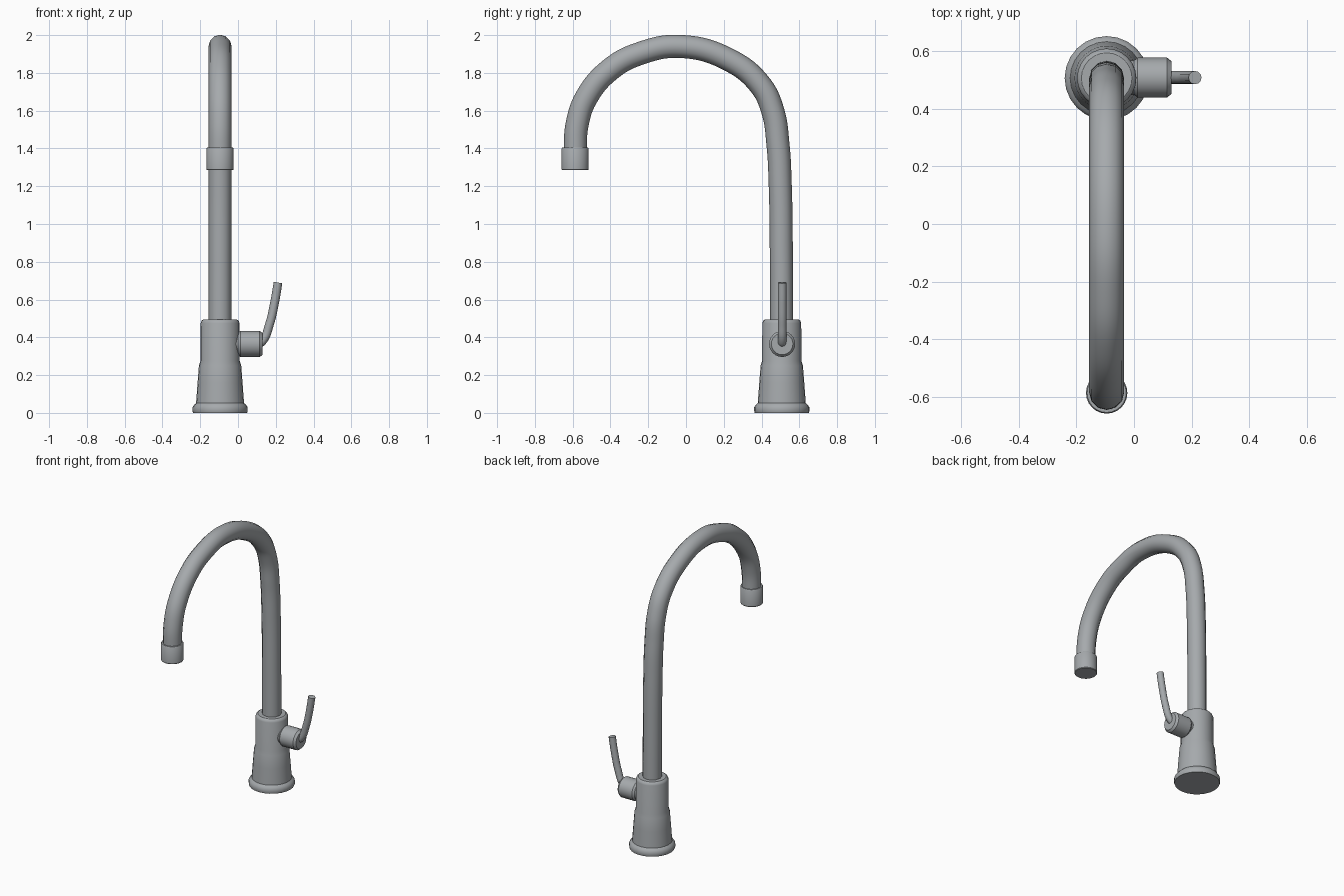
import bpy, math
from mathutils import Vector, Matrix

cube = bpy.data.objects.get("Cube")
if cube:
    bpy.data.objects.remove(cube, do_unlink=True)

AXIS_X, AXIS_Y = -0.095, 0.507

steel = bpy.data.materials.new("brushed_steel")
steel.use_nodes = True
steel.diffuse_color = (0.38, 0.40, 0.415, 1)
steel.node_tree.nodes["Principled BSDF"].inputs["Base Color"].default_value = steel.diffuse_color


def smooth(obj, angle=35):
    bpy.ops.object.select_all(action="DESELECT")
    obj.select_set(True)
    bpy.context.view_layer.objects.active = obj
    bpy.ops.object.shade_smooth_by_angle(angle=math.radians(angle))


def lathe(name, profile, matrix, sides=24):
    """Turn (radius, height) points around the local z axis, closing both ends."""
    verts, faces = [], []
    for r, h in profile:
        for i in range(sides):
            a = math.tau * i / sides
            verts.append((r * math.cos(a), r * math.sin(a), h))
    for k in range(len(profile) - 1):
        for i in range(sides):
            j = (i + 1) % sides
            faces.append((k * sides + i, k * sides + j, (k + 1) * sides + j, (k + 1) * sides + i))
    last = (len(profile) - 1) * sides
    faces.append(tuple(reversed(range(sides))))
    faces.append(tuple(range(last, last + sides)))
    mesh = bpy.data.meshes.new(name)
    mesh.from_pydata(verts, [], faces)
    mesh.materials.append(steel)
    obj = bpy.data.objects.new(name, mesh)
    bpy.context.collection.objects.link(obj)
    obj.matrix_world = matrix
    smooth(obj)
    return obj


def tube(name, points, radius):
    """Round pipe along a smooth path, converted to a capped mesh."""
    curve = bpy.data.curves.new(name, "CURVE")
    curve.dimensions = "3D"
    curve.bevel_depth = radius
    curve.bevel_resolution = 4
    curve.resolution_u = 10
    curve.use_fill_caps = True
    spline = curve.splines.new("BEZIER")
    spline.bezier_points.add(len(points) - 1)
    for bp, p in zip(spline.bezier_points, points):
        bp.co = p
        bp.handle_left_type = bp.handle_right_type = "AUTO"
    curve.materials.append(steel)
    obj = bpy.data.objects.new(name, curve)
    bpy.context.collection.objects.link(obj)
    bpy.ops.object.select_all(action="DESELECT")
    obj.select_set(True)
    bpy.context.view_layer.objects.active = obj
    bpy.ops.object.convert(target="MESH")
    obj = bpy.context.view_layer.objects.active
    obj.name = name
    smooth(obj)
    return obj


# Flared base with stepped body
lathe("base_body",
      [(0.143, 0), (0.146, 0.01), (0.146, 0.03), (0.137, 0.043), (0.127, 0.052),
       (0.119, 0.16), (0.112, 0.25), (0.104, 0.275), (0.103, 0.475), (0.098, 0.488), (0.088, 0.495)],
      Matrix.Translation((AXIS_X, AXIS_Y, 0)))

# Gooseneck spout
path = [(0.507, 0.45), (0.505, 0.8), (0.499, 1.2), (0.487, 1.42), (0.459, 1.6), (0.394, 1.735),
        (0.23, 1.868), (-0.03, 1.94), (-0.24, 1.904), (-0.395, 1.823), (-0.526, 1.672),
        (-0.576, 1.53), (-0.587, 1.35)]
tube("spout", [(AXIS_X, y, z) for y, z in path], 0.061)

# Nozzle collar at the spout end
lathe("nozzle",
      [(0.069, 0), (0.072, 0.004), (0.072, 0.114), (0.068, 0.12)],
      Matrix.Translation((AXIS_X, -0.587, 1.285)))

# Sideways valve housing
lathe("valve_housing",
      [(0.06, -0.04), (0.06, 0.0), (0.069, 0.012), (0.069, 0.115), (0.057, 0.13)],
      Matrix.Translation((0, AXIS_Y + 0.002, 0.365)) @ Matrix.Rotation(math.pi / 2, 4, "Y"))

# Curved lever
lever = [(0.095, 0.358), (0.13, 0.381), (0.167, 0.47), (0.193, 0.58), (0.212, 0.69)]
tube("lever", [(x, AXIS_Y + 0.002, z) for x, z in lever], 0.023)
